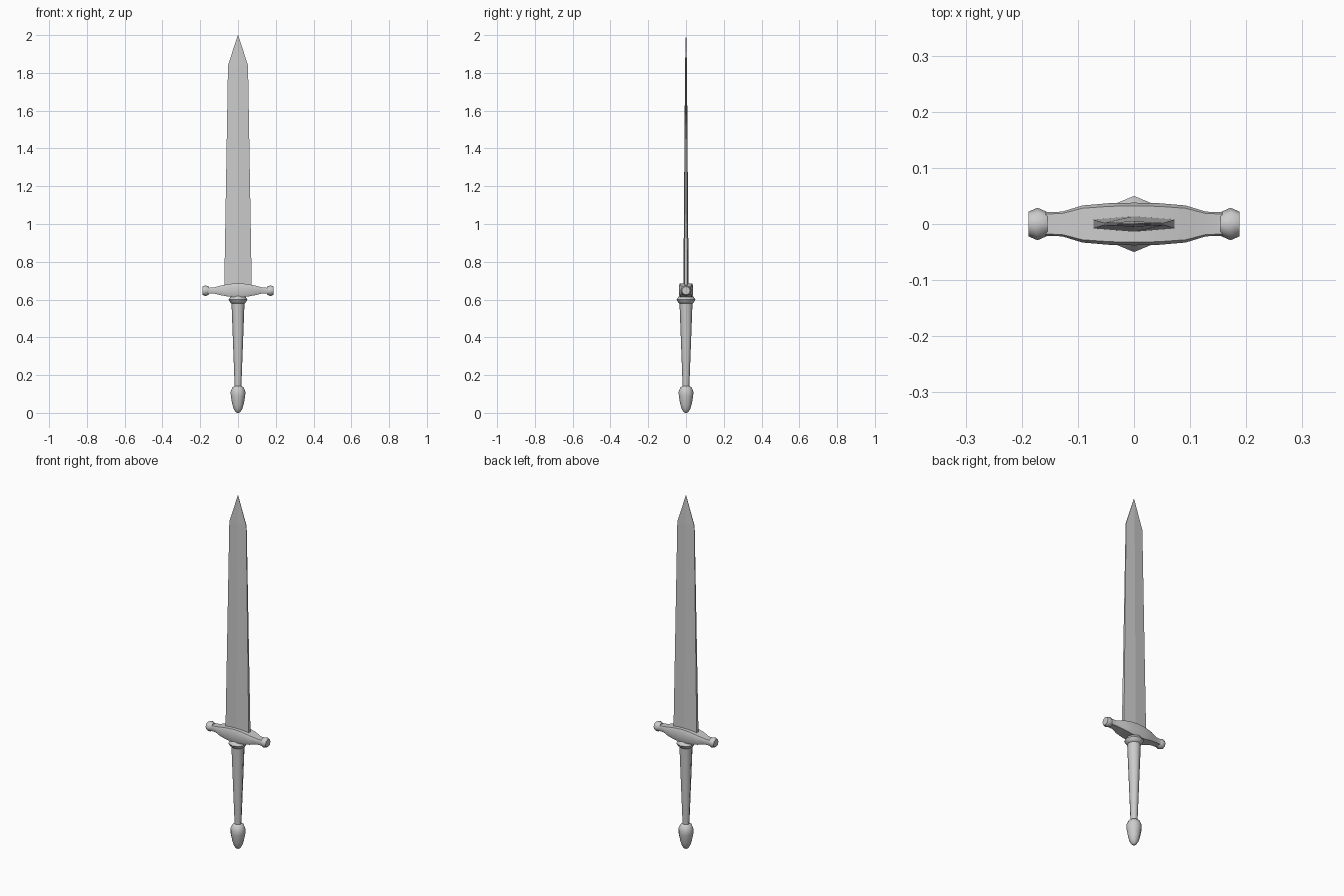
import bpy, bmesh, math
from mathutils import Vector

if "Cube" in bpy.data.objects:
    bpy.data.objects.remove(bpy.data.objects["Cube"])


def skin(name, rings, angle):
    """Bridge equal-sized rings of points into one closed, capped object."""
    bm = bmesh.new()
    loops = [[bm.verts.new(p) for p in ring] for ring in rings]
    n = len(loops[0])
    for a, b in zip(loops, loops[1:]):
        for i in range(n):
            j = (i + 1) % n
            bm.faces.new((a[i], a[j], b[j], b[i]))
    bm.faces.new(loops[0])
    bm.faces.new(loops[-1])
    bmesh.ops.remove_doubles(bm, verts=bm.verts, dist=1e-5)
    bmesh.ops.recalc_face_normals(bm, faces=bm.faces)
    mesh = bpy.data.meshes.new(name)
    bm.to_mesh(mesh)
    bm.free()
    obj = bpy.data.objects.new(name, mesh)
    bpy.context.collection.objects.link(obj)
    bpy.ops.object.select_all(action='DESELECT')
    obj.select_set(True)
    bpy.context.view_layer.objects.active = obj
    bpy.ops.object.shade_smooth_by_angle(angle=math.radians(angle))
    return obj


def turned(name, profile, sides=8):
    """Faceted round part about z from (radius, z) pairs."""
    steps = [2 * math.pi * i / sides for i in range(sides)]
    return skin(name, [[Vector((r * math.cos(t), r * math.sin(t), z)) for t in steps]
                       for r, z in profile], 50)


# Blade: flat-edged section with a central ridge, (z, half width, edge, ridge)
blade = [(0.65, 0.073, 0.008, 0.014), (1.84, 0.053, 0.002, 0.005), (2.0, 0.001, 0.0005, 0.001)]
skin("blade", [[(w, -e, z), (w, e, z), (0, c, z), (-w, e, z), (-w, -e, z), (0, -c, z)]
               for z, w, e, c in blade], 1)

# Crossguard body: chamfered sections along x, (x, half depth, bottom z, top z)
half = [(0.0, 0.038, 0.612, 0.686), (0.045, 0.037, 0.615, 0.683), (0.092, 0.033, 0.623, 0.674),
        (0.128, 0.022, 0.632, 0.664), (0.158, 0.021, 0.632, 0.662)]
sections = [(-x, d, b, t) for x, d, b, t in reversed(half[1:])] + half
rings = []
for x, d, b, t in sections:
    k, c = d * 0.85, (t - b) * 0.2
    rings.append([(x, -k, b), (x, k, b), (x, d, b + c), (x, d, t - c),
                  (x, k, t), (x, -k, t), (x, -d, t - c), (x, -d, b + c)])
skin("crossguard", rings, 30)

# Guard end knobs: short faceted beads lying along x
for side, label in ((-1, "left"), (1, "right")):
    knob = turned("guard_knob_" + label,
                  [(0.021, 0.154), (0.029, 0.172), (0.022, 0.188)])
    knob.rotation_euler = (0, side * math.pi / 2, 0)
    knob.location.z = 0.647

# Handle parts: collar, tapered grip and pommel
turned("collar", [(0.033, 0.578), (0.042, 0.586), (0.05, 0.6), (0.042, 0.612), (0.033, 0.622)])
turned("grip", [(0.017, 0.12), (0.0345, 0.585)])
turned("pommel", [(0.016, 0.144), (0.03, 0.135), (0.039, 0.112), (0.038, 0.088),
                  (0.03, 0.045), (0.022, 0.02), (0.012, 0.004), (0.004, 0.0)], 12)
